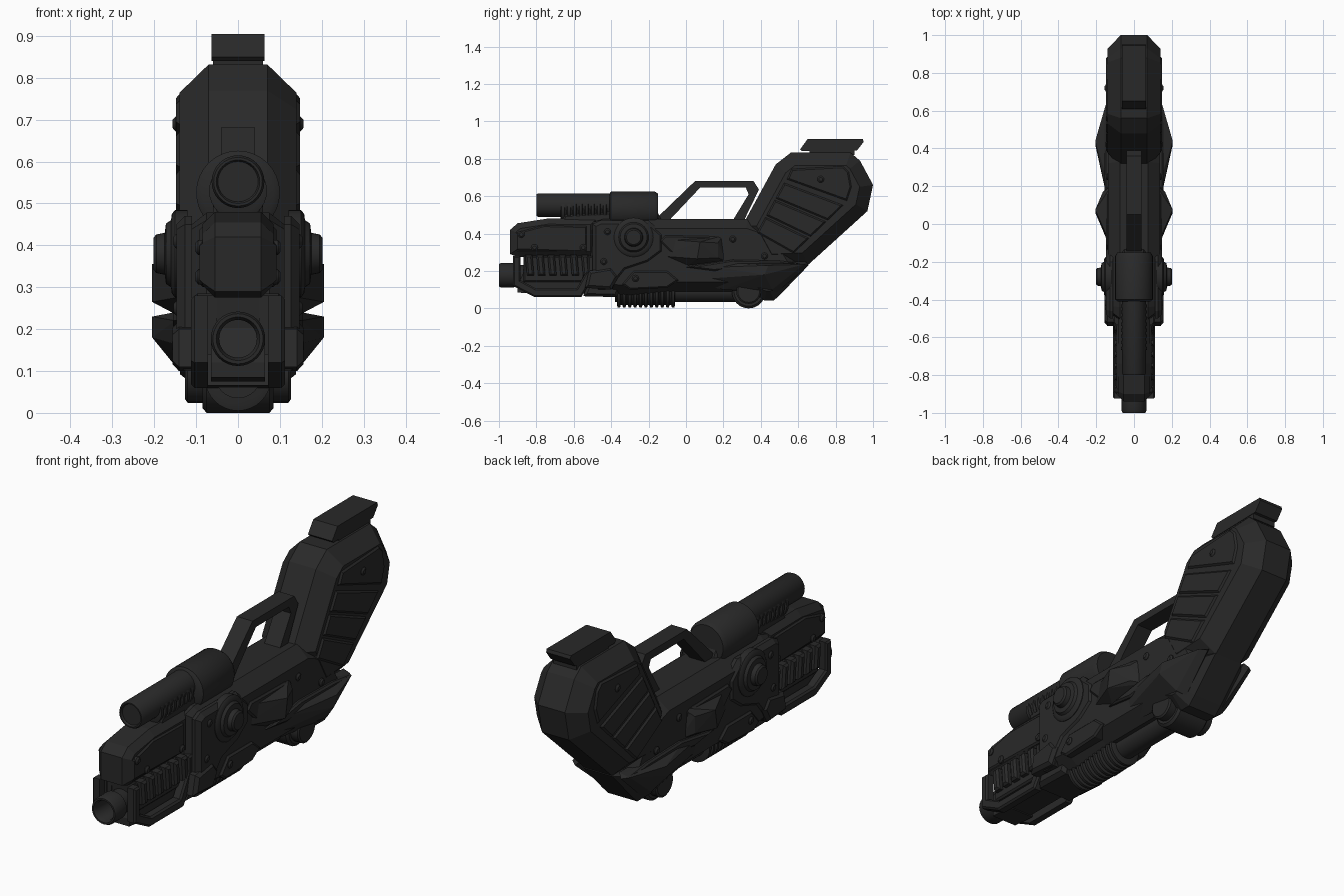
import bpy, bmesh, math
from mathutils import Vector

cube = bpy.data.objects.get("Cube")
if cube:
    bpy.data.objects.remove(cube, do_unlink=True)

mat = bpy.data.materials.new("dark_gunmetal")
mat.use_nodes = True
colour = (0.022, 0.022, 0.022, 1)
mat.diffuse_color = colour
mat.node_tree.nodes["Principled BSDF"].inputs["Base Color"].default_value = colour


def finish(name, bm, smooth=False):
    bmesh.ops.recalc_face_normals(bm, faces=bm.faces)
    me = bpy.data.meshes.new(name)
    bm.to_mesh(me)
    bm.free()
    me.materials.append(mat)
    ob = bpy.data.objects.new(name, me)
    bpy.context.collection.objects.link(ob)
    if smooth:
        bpy.ops.object.select_all(action='DESELECT')
        ob.select_set(True)
        bpy.context.view_layer.objects.active = ob
        bpy.ops.object.shade_smooth_by_angle(angle=math.radians(35))
    return ob


def inset(pts, d):
    """Mitred inward offset of a side outline."""
    p = [Vector(q) for q in pts]
    n = len(p)
    area = sum(p[i - 1].x * p[i].y - p[i].x * p[i - 1].y for i in range(n))
    s = 1 if area > 0 else -1
    out = []
    for i in range(n):
        a = (p[i] - p[i - 1]).normalized()
        b = (p[(i + 1) % n] - p[i]).normalized()
        na, nb = Vector((-a.y, a.x)) * s, Vector((-b.y, b.x)) * s
        out.append(p[i] + (na + nb) * (d / (1 + na.dot(nb))))
    return out


def loft(bm, pts, layers):
    rings = [[bm.verts.new((x, q.x, q.y)) for q in inset(pts, d)] for x, d in layers]
    n = len(pts)
    for r, t in zip(rings, rings[1:]):
        for i in range(n):
            j = (i + 1) % n
            bm.faces.new((r[i], r[j], t[j], t[i]))
    bm.faces.new(rings[0])
    bm.faces.new(rings[-1])


def prism(name, pts, half):
    """Symmetric slab: half is a list of (x, inset) from the middle outwards."""
    bm = bmesh.new()
    loft(bm, pts, [(-x, d) for x, d in reversed(half)] + half)
    return finish(name, bm)


def panels(name, outlines, x0, x1, bevel=0.008):
    """Raised plates on both sides."""
    bm = bmesh.new()
    for pts in outlines:
        for s in (1, -1):
            loft(bm, pts, [(s * x0, 0), (s * (x1 - bevel), 0), (s * x1, bevel)])
    return finish(name, bm)


def lathe(name, steps, origin, axis, segs=32, mirror=False):
    """Stack of (position, radius) turned about axis Y or X."""
    bm = bmesh.new()
    for s in ((1, -1) if mirror else (1,)):
        rings = []
        for t, r in steps:
            ring = []
            for k in range(segs):
                a = math.tau * k / segs
                c, e = r * math.cos(a), r * math.sin(a)
                v = (c, t, e) if axis == 'Y' else (s * t, c, e)
                ring.append(bm.verts.new(Vector(origin) + Vector(v)))
            rings.append(ring)
        for r, q in zip(rings, rings[1:]):
            for k in range(segs):
                j = (k + 1) % segs
                bm.faces.new((r[k], r[j], q[j], q[k]))
        bm.faces.new(rings[0])
        bm.faces.new(rings[-1])
    return finish(name, bm, True)


def fins(name, base, peak):
    """Faceted side fins hulled from a base outline and an outer ridge."""
    bm = bmesh.new()
    for s in (1, -1):
        vs = [bm.verts.new((s * x, y, z)) for x, y, z in base + peak]
        bmesh.ops.convex_hull(bm, input=vs)
    return finish(name, bm)


def ribs(start, count, pitch, r):
    """Corrugated tube profile."""
    out = []
    for i in range(count):
        y = start + i * pitch
        out += [(y, r * .82), (y + pitch * .15, r), (y + pitch * .6, r), (y + pitch * .75, r * .82)]
    return out


# Main body, front shroud and its narrower lower core
prism("main_body", [(-.52, .09), (-.5, .46), (-.44, .478), (.33, .478), (.5, .42), (.6, .25), (.655, .23),
                    (.51, .08), (.47, .042), (.42, .042), (.3, .09), (-.1, .09), (-.3, .07)],
      [(.075, 0), (.138, .05)])
prism("front_shroud", [(-.94, .29), (-.94, .42), (-.9, .455), (-.74, .48), (-.48, .478), (-.48, .275), (-.9, .275)],
      [(.055, 0), (.085, .03)])
prism("lower_core", [(-.87, .28), (-.86, .13), (-.8, .08), (-.48, .08), (-.48, .28)],
      [(.055, 0), (.065, .01)])
panels("shroud_plates", [[(-.91, .31), (-.91, .405), (-.76, .445), (-.53, .44), (-.53, .3)]], .07, .092)
panels("receiver_plates", [[(-.5, .2), (-.5, .45), (-.46, .47), (-.2, .47), (-.12, .4),
                            (-.12, .3), (-.2, .24), (-.32, .2), (-.4, .1), (-.47, .1)]], .11, .147, .02)
panels("lower_pods", [[(-.54, .11), (-.52, .2), (-.4, .22), (-.36, .17), (-.4, .1)]], .1, .156, .015)
prism("keel", [(-.55, .065), (-.52, .14), (-.34, .14), (-.37, .06)], [(.085, 0), (.105, .015)])

# Mid body side details
panels("side_rails", [[(-.14, .36), (-.11, .39), (.15, .385), (.19, .37), (.19, .28), (.15, .26), (-.05, .27)],
                      [(-.34, .13), (-.28, .2), (-.1, .2), (-.04, .15), (-.1, .11), (-.3, .1)]], .1, .148)
fins("upper_side_fins", [(.12, -.14, .28), (.12, -.12, .37), (.12, .2, .39), (.12, .22, .25), (.12, 0, .22)],
     [(.205, .06, .265), (.205, .075, .355), (.165, .17, .35), (.165, .17, .27)])
fins("lower_side_fins", [(.1, -.02, .15), (.1, .1, .25), (.1, .64, .25), (.12, .655, .23), (.1, .48, .08), (.1, .2, .1)],
     [(.205, .42, .18), (.205, .44, .23), (.15, .63, .235), (.15, .17, .22), (.14, .46, .1)])
panels("fin_braces", [[(.0, .22), (.25, .26), (.5, .255), (.62, .24), (.4, .225), (.15, .2)]], .1, .155)

# Shoulder stock with slats
prism("stock", [(.3, .44), (.48, .77), (.56, .832), (.88, .832), (.93, .79), (1, .66),
                (.97, .52), (.65, .23), (.42, .22)], [(.07, 0), (.14, .068)])
left = (Vector((.38, .405)), Vector((.53, .68)))
right = (Vector((.575, .295)), Vector((.85, .56)))
slats = []
for k in range(3):
    a, b = k / 3, k / 3 + .3
    slats.append([left[0].lerp(left[1], a), left[0].lerp(left[1], b),
                  right[0].lerp(right[1], b), right[0].lerp(right[1], a)])
slats.append([(.54, .69), (.565, .745), (.84, .76), (.87, .73), (.885, .65), (.86, .575)])
panels("stock_slats", slats, .11, .148)
prism("stock_pad", [(.61, .85), (.65, .905), (.945, .905), (.95, .89), (.915, .845), (.62, .84)],
      [(.063, 0)])
prism("pad_mount", [(.66, .82), (.66, .85), (.9, .85), (.9, .82)], [(.06, 0)])

# Carry handle
prism("carry_handle", [(-.17, .47), (.05, .682), (.36, .682), (.39, .635), (.31, .47), (.25, .47),
                       (.335, .61), (.32, .645), (.075, .645), (-.09, .47)], [(.041, 0)])

# Scope and its corrugated sleeve
lathe("scope_tube", [(-.79, .048), (-.8, .052), (-.8, .058), (-.79, .063), (-.3, .063)], (0, 0, .552), 'Y')
lathe("scope_sleeve", ribs(-.67, 8, .032, .069), (0, 0, .53), 'Y')
lathe("scope_housing", [(-.41, .085), (-.4, .1), (-.17, .1), (-.15, .088)], (0, 0, .526), 'Y')
prism("scope_mount", [(-.67, .45), (-.65, .5), (-.16, .53), (-.13, .47)], [(.05, 0), (.06, .01)])

# Barrel with open bore
lathe("barrel", [(-.86, .045), (-.985, .045), (-1, .052), (-1, .06), (-.99, .065),
                 (-.92, .065), (-.915, .055), (-.8, .055)], (0, 0, .177), 'Y')
prism("barrel_cradle", [(-.9, .085), (-.9, .12), (-.84, .26), (-.78, .26), (-.78, .075)], [(.065, 0)])

# Bent side guards and cooling ribs
panels("side_guards", [[(-.925, .28), (-.925, .12), (-.81, .06), (-.56, .06), (-.48, .19), (-.48, .28),
                        (-.525, .28), (-.525, .21), (-.585, .105), (-.8, .105), (-.885, .15), (-.885, .28)]],
       .072, .112)
panels("cooling_ribs", [[(y, .175), (y - .01, .285), (y + .028, .285), (y + .038, .175)]
                        for y in [-.85 + .06 * i for i in range(6)]], .06, .107, .01)
panels("rib_bed", [[(-.87, .14), (-.87, .28), (-.52, .28), (-.55, .14)]], .05, .08)

# Underside sleeve, tube and roller
lathe("under_sleeve", ribs(-.37, 11, .029, .079), (0, 0, .084), 'Y')
lathe("under_tube", [(-.38, .055), (.3, .055)], (0, 0, .09), 'Y')
lathe("roller", [(-.085, .078), (-.075, .09), (.075, .09), (.085, .078)], (0, .335, .09), 'X')
lathe("roller_hubs", [(.08, .066), (.12, .066), (.126, .058)], (0, .335, .09), 'X', 24, True)

# Side dials and bolts
lathe("side_dials", [(.12, .105), (.15, .105), (.158, .095), (.16, .08), (.172, .072),
                     (.175, .05), (.195, .046), (.202, .038)], (0, -.28, .38), 'X', 32, True)
for i, (x, y, z) in enumerate([(.09, -.88, .395), (.09, -.81, .325), (.09, -.55, .325), (.142, -.42, .41),
                               (.142, -.44, .25), (.145, -.27, .16), (.135, .25, .37),
                               (.138, .42, .28), (.144, .72, .69)]):
    lathe("bolts_%d" % (i + 1), [(x - .02, .018), (x + .005, .018), (x + .012, .01)], (0, y, z), 'X', 12, True)
